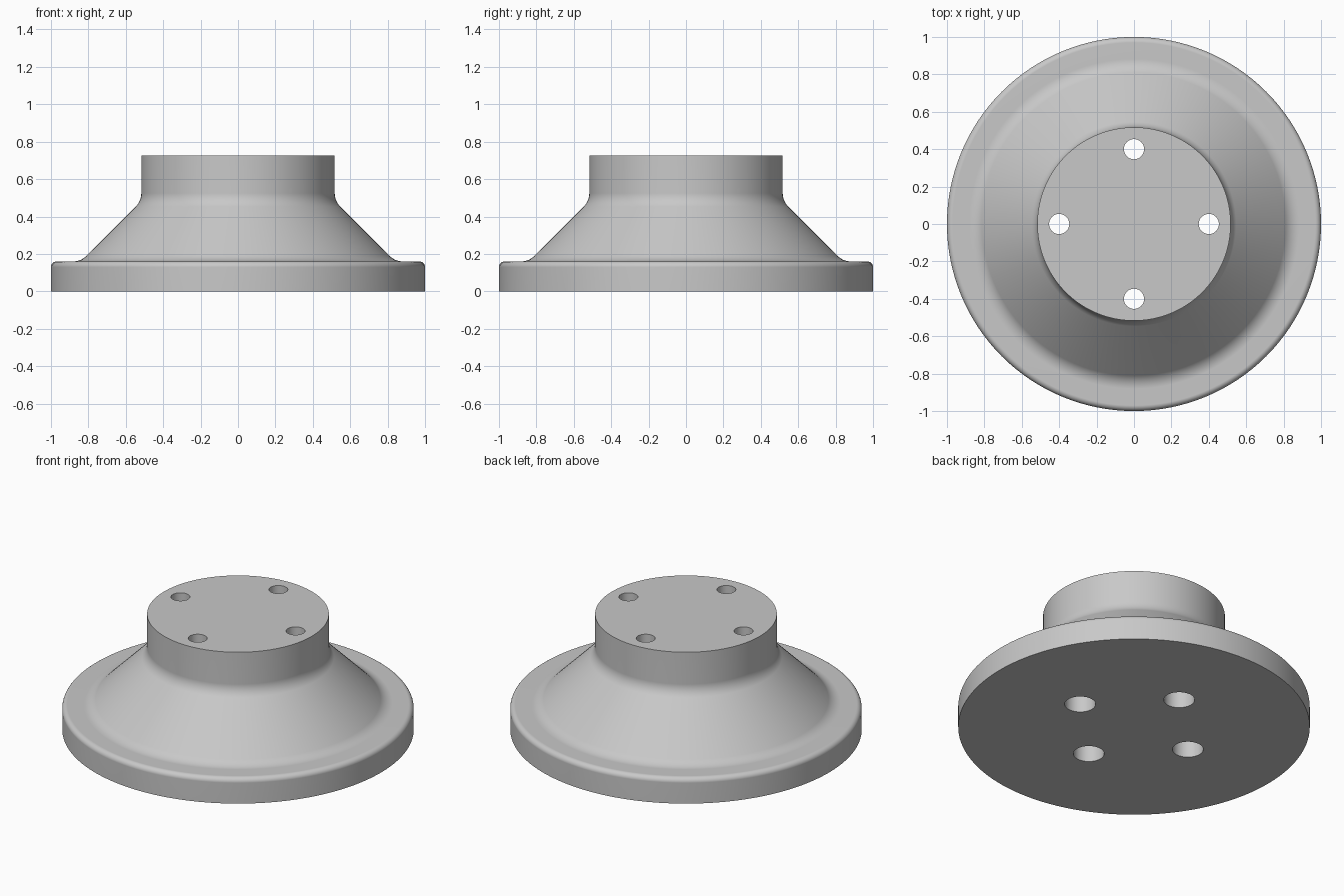
import bpy
import bmesh
import math
from mathutils import Vector

cube = bpy.data.objects.get("Cube")
if cube:
    bpy.data.objects.remove(cube, do_unlink=True)

grey = bpy.data.materials.new("light_grey")
grey.use_nodes = True
colour = (0.58, 0.58, 0.58, 1)
grey.diffuse_color = colour
grey.node_tree.nodes["Principled BSDF"].inputs["Base Color"].default_value = colour


def round_corners(corners, steps=6):
    """Turn (radius, height, fillet) corners into a profile with true arcs."""
    pts = []
    for i, (r, z, fillet) in enumerate(corners):
        p = Vector((r, z))
        if not fillet:
            pts.append(p)
            continue
        a = (Vector(corners[i - 1][:2]) - p).normalized()
        b = (Vector(corners[i + 1][:2]) - p).normalized()
        half = a.angle(b) / 2
        centre = p + (a + b).normalized() * fillet / math.sin(half)
        start = p + a * fillet / math.tan(half) - centre
        end = p + b * fillet / math.tan(half) - centre
        sweep = math.pi - 2 * half
        for k in range(steps + 1):
            t = k / steps
            pts.append(centre + (start * math.sin((1 - t) * sweep)
                                 + end * math.sin(t * sweep)) / math.sin(sweep))
    return pts


def lathe(bm, profile, sides, cx=0, cy=0):
    """Revolve a bottom-to-top profile into a capped solid."""
    rings = []
    for r, z in profile:
        rings.append([bm.verts.new((cx + r * math.cos(k * math.tau / sides),
                                    cy + r * math.sin(k * math.tau / sides), z))
                      for k in range(sides)])
    for low, high in zip(rings, rings[1:]):
        for k in range(sides):
            n = (k + 1) % sides
            bm.faces.new((low[k], low[n], high[n], high[k]))
    bm.faces.new(rings[0][::-1])
    bm.faces.new(rings[-1])


def make_object(name, bm):
    mesh = bpy.data.meshes.new(name)
    bm.to_mesh(mesh)
    bm.free()
    mesh.materials.append(grey)
    obj = bpy.data.objects.new(name, mesh)
    bpy.context.collection.objects.link(obj)
    return obj


# Flanged base with a conical shoulder and cylindrical neck
bm = bmesh.new()
lathe(bm, round_corners([(1, 0, 0), (1, 0.16, 0.03), (0.84, 0.16, 0.1),
                         (0.517, 0.483, 0.1), (0.517, 0.725, 0)]), 128)
body = make_object("flanged_hub", bm)

# Four stepped bolt holes, wider from below
bm = bmesh.new()
for k in range(4):
    angle = k * math.pi / 2
    lathe(bm, [(0.088, -0.1), (0.088, 0.4), (0.054, 0.4), (0.054, 0.85)], 40,
          0.4 * math.cos(angle), 0.4 * math.sin(angle))
cutter = make_object("bolt_hole_cutter", bm)
cutter.hide_render = True

cut = body.modifiers.new("bolt_holes", "BOOLEAN")
cut.operation = "DIFFERENCE"
cut.solver = "EXACT"
cut.object = cutter

bpy.ops.object.select_all(action="DESELECT")
body.select_set(True)
bpy.context.view_layer.objects.active = body
bpy.ops.object.modifier_apply(modifier=cut.name)
bpy.data.objects.remove(cutter, do_unlink=True)

# Smooth curved walls, crisp rims
bpy.ops.object.shade_smooth_by_angle(angle=math.radians(35))
weighted = body.modifiers.new("weighted_normals", "WEIGHTED_NORMAL")
weighted.keep_sharp = True
